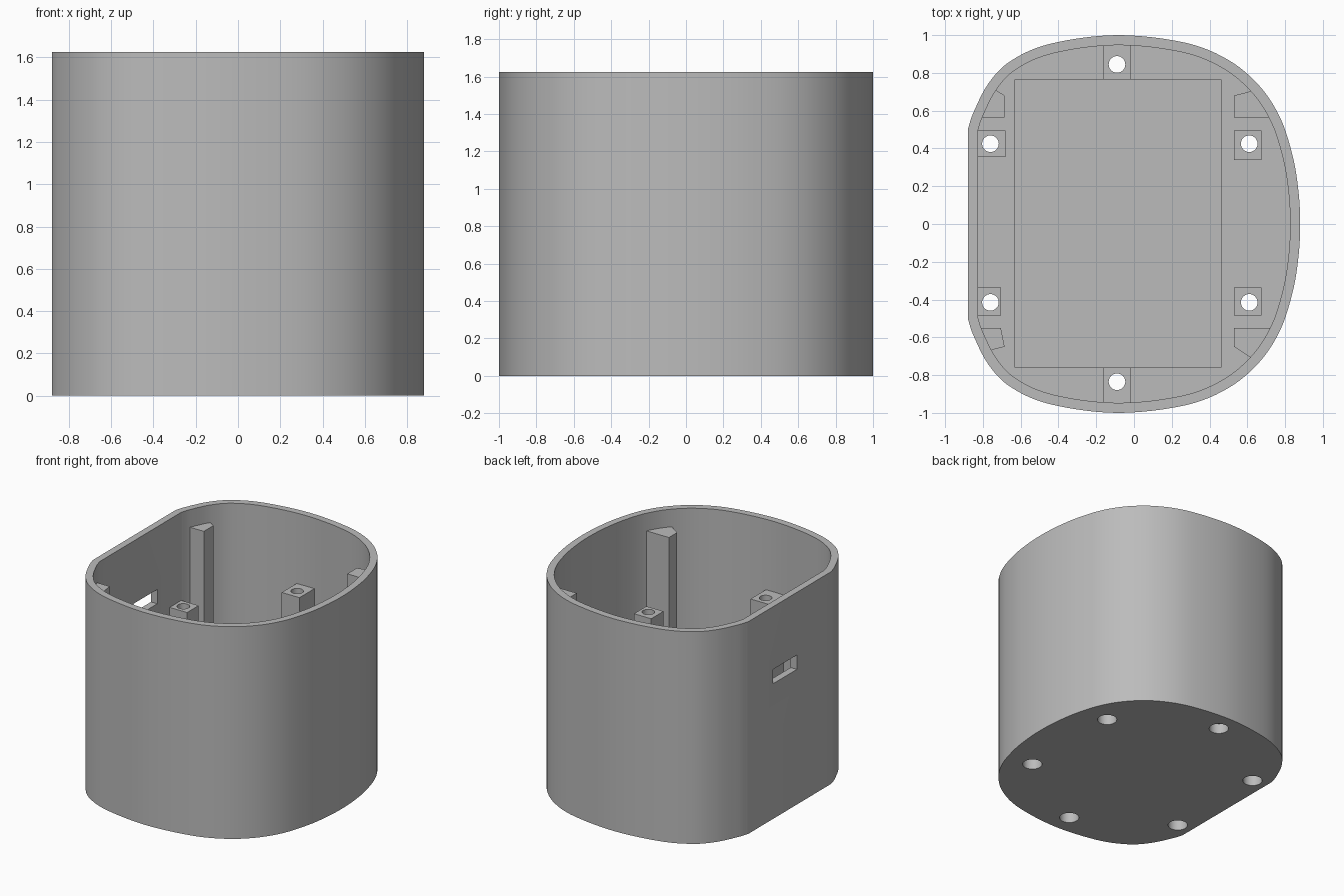
import bpy, bmesh, math
from mathutils import Vector
from mathutils.geometry import interpolate_bezier

cube = bpy.data.objects.get("Cube")
if cube:
    bpy.data.objects.remove(cube, do_unlink=True)

HEIGHT, FLOOR, WALL = 1.625, 0.1, 0.053

grey = bpy.data.materials.new("plain grey")
grey.use_nodes = True
grey.diffuse_color = (0.5, 0.5, 0.5, 1)
grey.node_tree.nodes["Principled BSDF"].inputs["Base Color"].default_value = (0.5, 0.5, 0.5, 1)


def prism(name, outline, z0, z1):
    """Extrude a closed xy outline from z0 to z1."""
    bm = bmesh.new()
    face = bm.faces.new([bm.verts.new((p[0], p[1], z0)) for p in outline])
    top = bmesh.ops.extrude_face_region(bm, geom=[face])["geom"]
    verts = [v for v in top if isinstance(v, bmesh.types.BMVert)]
    bmesh.ops.translate(bm, verts=verts, vec=(0, 0, z1 - z0))
    bmesh.ops.recalc_face_normals(bm, faces=bm.faces)
    mesh = bpy.data.meshes.new(name)
    bm.to_mesh(mesh)
    bm.free()
    mesh.materials.append(grey)
    obj = bpy.data.objects.new(name, mesh)
    bpy.context.collection.objects.link(obj)
    return obj


def box(name, x0, x1, y0, y1, z0, z1):
    return prism(name, [(x0, y0), (x1, y0), (x1, y1), (x0, y1)], z0, z1)


def cylinder(name, x, y, r, z0, z1, n=32):
    ring = [(x + r * math.cos(i * math.tau / n), y + r * math.sin(i * math.tau / n)) for i in range(n)]
    return prism(name, ring, z0, z1)


def activate(obj):
    bpy.ops.object.select_all(action="DESELECT")
    obj.select_set(True)
    bpy.context.view_layer.objects.active = obj


def cut(obj, cutter):
    """Subtract the cutter from the object, then discard the cutter."""
    mod = obj.modifiers.new("cut", "BOOLEAN")
    mod.operation, mod.solver, mod.object = "DIFFERENCE", "EXACT", cutter
    activate(obj)
    bpy.ops.object.modifier_apply(modifier=mod.name)
    bpy.data.objects.remove(cutter, do_unlink=True)


def smooth_half(points, steps=6):
    """Smooth curve through the points."""
    pts = [Vector(p) for p in points]
    tan = [(pts[min(i + 1, len(pts) - 1)] - pts[max(i - 1, 0)]) / 2 for i in range(len(pts))]
    tan[0], tan[-1] = pts[1] - pts[0], Vector((0, -0.18))
    out = [pts[0]]
    for i in range(len(pts) - 1):
        a, b = pts[i], pts[i + 1]
        out += interpolate_bezier(a, a + tan[i] / 3, b - tan[i + 1] / 3, b, steps + 1)[1:]
    return [Vector((p[0], p[1])) for p in out]


def inset(loop, d):
    """Move a clockwise loop inwards by d."""
    out = []
    for i, p in enumerate(loop):
        a = (p - loop[i - 1]).normalized()
        b = (loop[(i + 1) % len(loop)] - p).normalized()
        na, nb = Vector((a.y, -a.x)), Vector((b.y, -b.x))
        out.append(p + (na + nb) * (d / (1 + na.dot(nb))))
    return out


# Case: rounded outline with one flat side, mirrored front to back
half = smooth_half([(-0.88, 0.5), (-0.85, 0.59), (-0.77, 0.745), (-0.65, 0.865), (-0.44, 0.955),
                    (-0.09, 1.0), (0.27, 0.96), (0.5, 0.868), (0.665, 0.73), (0.775, 0.56),
                    (0.84, 0.36), (0.87, 0.18), (0.88, 0.0)])
outline = half + [Vector((p.x, -p.y)) for p in reversed(half[:-1])]
case = prism("case", outline, 0, HEIGHT)
cut(case, prism("cavity", inset(outline, WALL), FLOOR, HEIGHT + 0.2))
cut(case, box("floor_recess", -0.63, 0.46, -0.76, 0.765, FLOOR / 2, FLOOR + 0.2))
cut(case, box("cable_slot", -1, -0.75, -0.085, 0.205, 1.035, 1.145))

# Screw posts: hole centre, extents and top height
posts = {
    "back_right_post": (-0.76, 0.425, -0.85, -0.68, 0.355, 0.495, 0.95),
    "front_right_post": (-0.76, -0.415, -0.85, -0.705, -0.485, -0.335, 0.95),
    "back_left_post": (0.61, 0.425, 0.53, 0.675, 0.34, 0.495, 0.95),
    "front_left_post": (0.61, -0.415, 0.53, 0.675, -0.485, -0.335, 0.95),
    "back_post": (-0.09, 0.845, -0.165, -0.015, 0.765, 0.97, 1.085),
    "front_post": (-0.09, -0.835, -0.165, -0.015, -0.97, -0.76, 1.085),
}
parts = [case]
for name, (hx, hy, x0, x1, y0, y1, top) in posts.items():
    post = box(name, x0, x1, y0, y1, FLOOR - 0.01, top)
    cut(post, cylinder("bore", hx, hy, 0.044, -0.1, HEIGHT))
    cut(case, cylinder("bore", hx, hy, 0.044, -0.1, FLOOR + 0.1))
    cut(case, cylinder("screw_head_recess", hx, hy, 0.07, -0.1, FLOOR - 0.02))
    parts.append(post)

# Tall corner ribs that carry the lid
ribs = {
    "back_right_rib": [(-0.825, 0.565), (-0.685, 0.565), (-0.685, 0.68), (-0.755, 0.725)],
    "front_right_rib": [(-0.83, -0.55), (-0.705, -0.55), (-0.685, -0.65), (-0.785, -0.675)],
    "back_left_rib": [(0.53, 0.565), (0.745, 0.565), (0.645, 0.71), (0.53, 0.68)],
    "front_left_rib": [(0.53, -0.55), (0.745, -0.55), (0.635, -0.72), (0.53, -0.65)],
}
for name, shape in ribs.items():
    parts.append(prism(name, shape, FLOOR - 0.01, 1.49))

for part in parts:
    activate(part)
    bpy.ops.object.shade_smooth_by_angle(angle=math.radians(25))
